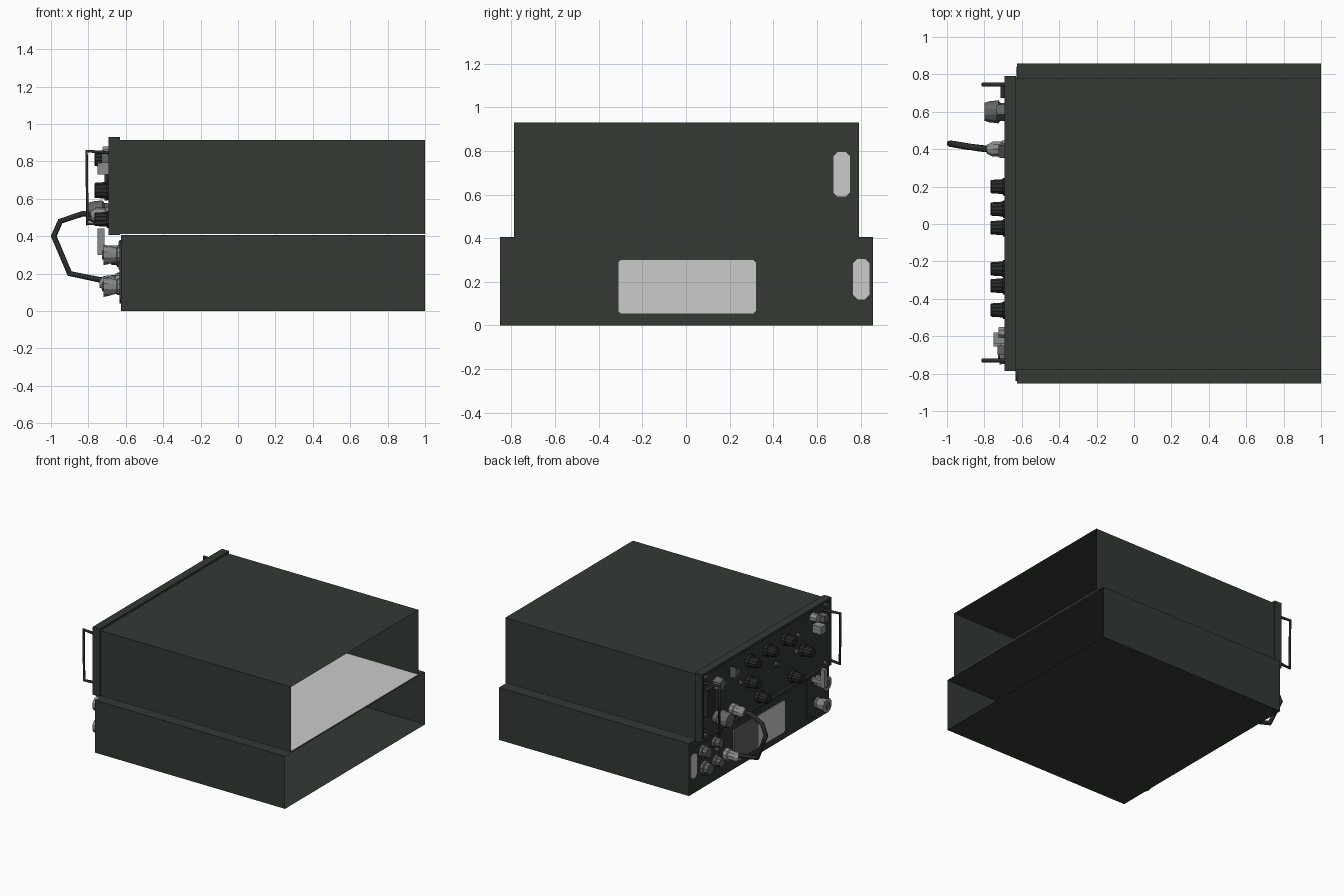
import bpy, bmesh, math
from mathutils import Vector

if "Cube" in bpy.data.objects:
    bpy.data.objects.remove(bpy.data.objects["Cube"])


def mat(name, c):
    m = bpy.data.materials.new(name)
    m.diffuse_color = (*c, 1)
    m.use_nodes = True
    m.node_tree.nodes["Principled BSDF"].inputs["Base Color"].default_value = m.diffuse_color
    return m


GREEN = mat("dark olive green", (0.033, 0.042, 0.034))
BLACK = mat("dark knob", (0.022, 0.027, 0.023))
GREY = mat("connector grey", (0.26, 0.27, 0.27))
MID = mat("dull grey", (0.12, 0.13, 0.125))
LIGHT = mat("light grey", (0.6, 0.6, 0.6))


def finish(bm, name, m, normals=True):
    if normals:
        bmesh.ops.recalc_face_normals(bm, faces=bm.faces)
    me = bpy.data.meshes.new(name)
    bm.to_mesh(me)
    bm.free()
    me.materials.append(m)
    ob = bpy.data.objects.new(name, me)
    bpy.context.collection.objects.link(ob)
    return ob


def box(name, x, y, z, m, open_back=False):
    """Box given by min/max ranges; may be left open on the +x side."""
    bm = bmesh.new()
    bmesh.ops.create_cube(bm, size=1)
    for v in bm.verts:
        v.co = Vector((r[1] if c > 0 else r[0] for c, r in zip(v.co, (x, y, z))))
    if open_back:
        bm.normal_update()
        bmesh.ops.delete(bm, geom=[f for f in bm.faces if f.normal.x > 0.9], context='FACES')
    return finish(bm, name, m, not open_back)


def lathe(name, x0, y, z, profile, m, n=12, flute=0.0):
    """Turned part pointing along -x; profile = (distance out, radius)."""
    bm = bmesh.new()
    rings = []
    for d, r in profile:
        ring = []
        for i in range(n):
            a = 2 * math.pi * (i + 0.5) / n
            q = r * (1 - flute * (i % 2))
            ring.append(bm.verts.new((x0 - d, y + q * math.cos(a), z + q * math.sin(a))))
        rings.append(ring)
    for a, b in zip(rings, rings[1:]):
        for i in range(n):
            bm.faces.new((a[i], a[(i + 1) % n], b[(i + 1) % n], b[i]))
    bm.faces.new(rings[0])
    bm.faces.new(rings[-1])
    return finish(bm, name, m)


def plate(name, x, y, z, m, c=0.02):
    """Thin plate with clipped corners, lying in the y-z plane."""
    (a, b), (l, h) = y, z
    pts = [(a + c, l), (b - c, l), (b, l + c), (b, h - c), (b - c, h), (a + c, h), (a, h - c), (a, l + c)]
    bm = bmesh.new()
    f = bm.faces.new([bm.verts.new((x[0], p, q)) for p, q in pts])
    g = bmesh.ops.extrude_face_region(bm, geom=[f])
    for v in g["geom"]:
        if isinstance(v, bmesh.types.BMVert):
            v.co.x = x[1]
    return finish(bm, name, m)


def tube(name, pts, r, m, res=1):
    cu = bpy.data.curves.new(name, 'CURVE')
    cu.dimensions = '3D'
    cu.bevel_depth = r
    cu.bevel_resolution = res
    cu.use_fill_caps = True
    s = cu.splines.new('POLY')
    s.points.add(len(pts) - 1)
    for p, co in zip(s.points, pts):
        p.co = (*co, 1)
    cu.materials.append(m)
    ob = bpy.data.objects.new(name, cu)
    bpy.context.collection.objects.link(ob)
    return ob


# Two open-backed cases and the pale sheet between them
box("lower_case", (-0.625, 1), (-0.853, 0.857), (0, 0.405), GREEN, True)
upper = box("upper_case", (-0.63, 1), (-0.78, 0.78), (0.415, 0.915), GREEN, True)
bm = bmesh.new()
bm.from_mesh(upper.data)
bmesh.ops.delete(bm, geom=[f for f in bm.faces if f.normal.z < -0.9], context='FACES')
bm.to_mesh(upper.data)
bm.free()
box("case_floor", (-0.63, 0.999), (-0.779, 0.779), (0.412, 0.416), LIGHT)

# Bezel frame and recessed upper panel
X = (-0.692, -0.63)
box("bezel_top", X, (-0.787, 0.792), (0.91, 0.93), GREEN)
box("bezel_bottom", X, (-0.787, 0.792), (0.405, 0.425), GREEN)
for s, y in (("left", (0.772, 0.792)), ("right", (-0.787, -0.767))):
    box("bezel_" + s, X, y, (0.425, 0.91), GREEN)
P = -0.675
box("upper_panel", (P, -0.632), (-0.767, 0.772), (0.425, 0.91), GREEN)

# Fluted control knobs
KNOB = [(0, 0.047), (0.025, 0.047), (0.028, 0.04), (0.088, 0.036), (0.093, 0.031)]
for y, z in ((-0.24, 0.81), (-0.02, 0.81), (0.2, 0.81), (0.2, 0.65), (-0.46, 0.64), (-0.33, 0.49), (0.08, 0.49)):
    lathe("control_knob", P, y, z, KNOB, BLACK, 24, 0.1)
lathe("large_knob", P, 0.6, 0.53,
      [(0, 0.045), (0.04, 0.05), (0.05, 0.064), (0.1, 0.058), (0.125, 0.05)], MID, 12)

# Selector switches, connector blocks and small fasteners on the upper panel
lathe("pointer_switch", P, 0.4, 0.81, [(0, 0.05), (0.05, 0.045)], MID, 3)
lathe("selector_switch", P, 0.6, 0.79, [(0, 0.052), (0.06, 0.045)], MID, 5)
box("socket_block", (-0.715, P), (0.675, 0.755), (0.59, 0.8), BLACK)
plate("socket_back", (-0.632, -0.626), (0.675, 0.752), (0.59, 0.795), LIGHT)
box("fuse_block", (-0.75, P), (-0.64, -0.58), (0.73, 0.79), GREY)
box("fuse_block_side", (-0.73, P), (-0.7, -0.65), (0.79, 0.84), MID)
lathe("fuse_cap", P, -0.58, 0.85, [(0, 0.035), (0.05, 0.03)], GREY, 8)
for y, z in ((-0.13, 0.66), (-0.4, 0.78), (-0.38, 0.66), (0.3, 0.68), (-0.73, 0.89), (0.73, 0.89), (-0.73, 0.44), (0.73, 0.44)):
    lathe("panel_stud", P, y, z, [(0, 0.018), (0.018, 0.015)], MID, 8)

# Grab handles at both ends of the upper panel
for s, y in (("left", 0.745), ("right", -0.73)):
    tube("grab_handle_" + s, [(P, y, 0.845), (-0.81, y, 0.855), (-0.805, y, 0.465), (P, y, 0.475)], 0.011, BLACK)

# Lower panel plates
F = -0.625
plate("name_plate", (F - 0.005, F + 0.004), (-0.31, 0.32), (0.055, 0.3), LIGHT, 0.012)
plate("name_plate_tinted", (F - 0.008, F - 0.005), (0.02, 0.32), (0.055, 0.3), MID, 0.012)
plate("end_plate", (F - 0.005, F + 0.004), (0.765, 0.84), (0.12, 0.305), LIGHT)
plate("connector_plate", (F - 0.009, F - 0.001), (-0.84, -0.57), (0.04, 0.38), GREEN)

# Paired conical connectors at the right end, with a lever above
CONE = [(0, 0.045), (0.02, 0.045), (0.025, 0.038), (0.07, 0.05), (0.095, 0.055)]
for z in (0.13, 0.3):
    lathe("cone_connector", F, -0.7, z, CONE, GREY, 10)
    lathe("cone_connector_hub", F - 0.09, -0.7, z, [(0, 0.03), (0.012, 0.025)], MID, 8)
box("latch_lever", (-0.75, -0.715), (-0.655, -0.62), (0.3, 0.44), GREY)
box("latch_arm", (-0.72, F), (-0.65, -0.625), (0.32, 0.35), GREY)

# Small sockets at the left end
for y, z, r in ((0.69, 0.285, 0.05), (0.67, 0.15, 0.055), (0.54, 0.3, 0.042), (0.53, 0.15, 0.045)):
    lathe("round_socket", F, y, z, [(0, r), (0.02, r), (0.025, r * 0.8), (0.055, r * 0.75)], MID, 10)
for y, z in ((0.52, 0.235), (0.43, 0.36)):
    lathe("panel_screw", F, y, z, [(0, 0.016), (0.015, 0.013)], GREY, 8)

# Jumper cable between the two panels with its end connectors
tube("jumper_cable", [(-0.74, 0.395, 0.51), (-0.83, 0.405, 0.52), (-0.95, 0.425, 0.48), (-0.985, 0.43, 0.4),
                      (-0.9, 0.415, 0.2), (-0.73, 0.395, 0.165)], 0.017, BLACK)
lathe("upper_cable_connector", P, 0.4, 0.51, [(0, 0.05), (0.03, 0.05), (0.035, 0.042), (0.08, 0.042), (0.11, 0.026)], GREY, 10)
lathe("lower_cable_connector", F, 0.4, 0.15, [(0, 0.05), (0.03, 0.05), (0.035, 0.04), (0.09, 0.038), (0.115, 0.024)], GREY, 10)
